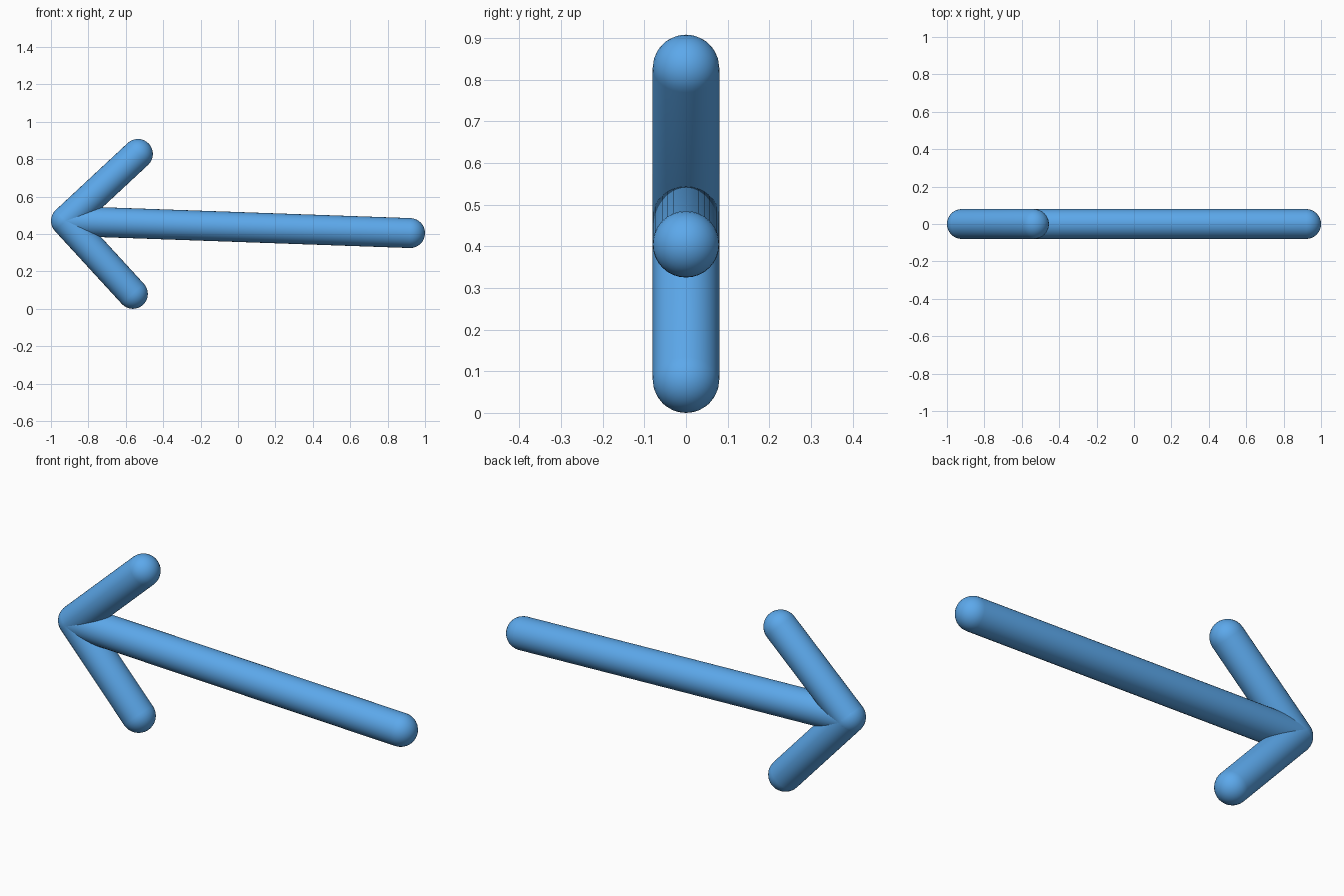
import bpy, bmesh
from math import sin, cos, pi
from mathutils import Vector, Matrix

if "Cube" in bpy.data.objects:
    bpy.data.objects.remove(bpy.data.objects["Cube"])

RADIUS, SIDES, CAP_STEPS = 0.08, 32, 8

blue = bpy.data.materials.new("blue")
blue.diffuse_color = (0.107, 0.393, 0.83, 1)
blue.use_nodes = True
blue.node_tree.nodes["Principled BSDF"].inputs["Base Color"].default_value = blue.diffuse_color


def capsule(name, start, end):
    """Round-ended rod between two cap centres, spun from a half profile."""
    start, end = Vector(start), Vector(end)
    axis = end - start
    length = axis.length
    angles = [i * pi / 2 / CAP_STEPS for i in range(CAP_STEPS + 1)]
    profile = [(RADIUS * sin(a), -RADIUS * cos(a)) for a in angles]
    profile += [(RADIUS * cos(a), length + RADIUS * sin(a)) for a in angles]

    bm = bmesh.new()
    verts = [bm.verts.new((r, 0, z)) for r, z in profile]
    edges = [bm.edges.new(pair) for pair in zip(verts, verts[1:])]
    bmesh.ops.spin(bm, geom=verts + edges, cent=(0, 0, 0), axis=(0, 0, 1),
                   angle=2 * pi, steps=SIDES, use_merge=False)
    bmesh.ops.remove_doubles(bm, verts=bm.verts, dist=1e-4)
    bmesh.ops.recalc_face_normals(bm, faces=bm.faces)
    for f in bm.faces:
        f.smooth = True

    mesh = bpy.data.meshes.new(name)
    turn = Vector((0, 0, 1)).rotation_difference(axis).to_matrix().to_4x4()
    bm.transform(Matrix.Translation(start) @ turn)
    bm.to_mesh(mesh)
    bm.free()
    mesh.materials.append(blue)
    obj = bpy.data.objects.new(name, mesh)
    bpy.context.collection.objects.link(obj)
    return obj


# All three rods meet at the arrow tip
tip = (-0.92, 0, 0.47)
capsule("arrow_shaft", tip, (0.92, 0, 0.405))
capsule("upper_barb", tip, (-0.535, 0, 0.828))
capsule("lower_barb", tip, (-0.562, 0, 0.08))
